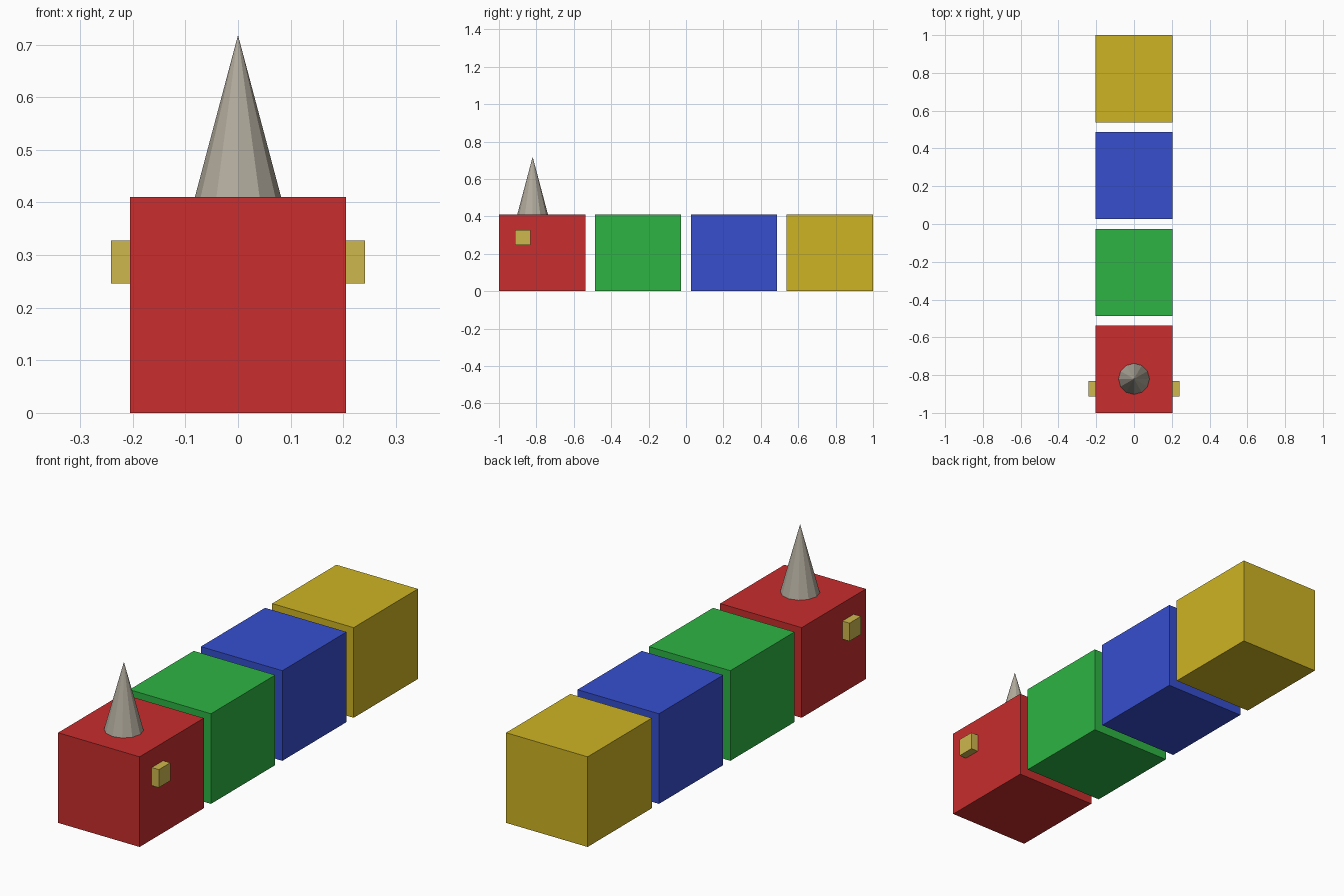
import bpy
import bmesh
from mathutils import Matrix

if "Cube" in bpy.data.objects:
    bpy.data.objects.remove(bpy.data.objects["Cube"])


def material(name, rgb):
    """Flat colour from 0-255 sRGB values, stored as linear."""
    lin = [((c / 255 + 0.055) / 1.055) ** 2.4 for c in rgb]
    mat = bpy.data.materials.new(name)
    mat.diffuse_color = (*lin, 1)
    mat.use_nodes = True
    mat.node_tree.nodes["Principled BSDF"].inputs["Base Color"].default_value = mat.diffuse_color
    return mat


RED = material("red", (200, 45, 46))
GREEN = material("green", (46, 180, 68))
BLUE = material("blue", (54, 78, 206))
YELLOW = material("yellow", (206, 180, 35))
GOLD = material("pale_gold", (206, 183, 78))
STONE = material("warm_grey", (178, 171, 157))


def finish(name, bm, mat):
    mesh = bpy.data.meshes.new(name)
    bm.to_mesh(mesh)
    bm.free()
    mesh.materials.append(mat)
    obj = bpy.data.objects.new(name, mesh)
    bpy.context.collection.objects.link(obj)
    return obj


def box(name, centre, size, mat):
    bm = bmesh.new()
    bmesh.ops.create_cube(bm, size=1, matrix=Matrix.LocRotScale(centre, None, size))
    return finish(name, bm, mat)


WIDTH, LENGTH, PITCH = 0.41, 0.4615, 0.5128

# Row of four body blocks, front to back
blocks = (("head_block", RED), ("front_body_block", GREEN),
          ("rear_body_block", BLUE), ("tail_block", YELLOW))
for i, (name, mat) in enumerate(blocks):
    box(name, ((0, (i - 1.5) * PITCH, WIDTH / 2)), (WIDTH, LENGTH, WIDTH), mat)

# Side knobs on the head block
for side, label in ((-1, "left"), (1, "right")):
    box(label + "_knob", (side * 0.2205, -0.872, 0.287), (0.041, 0.082, 0.082), GOLD)

# Twelve-sided spike on top of the head block
bm = bmesh.new()
bmesh.ops.create_cone(bm, cap_ends=True, segments=12, radius1=0.082, radius2=0,
                      depth=0.308, matrix=Matrix.Translation((0, -0.82, 0.41 + 0.154)))
bmesh.ops.remove_doubles(bm, verts=bm.verts, dist=1e-5)
finish("spike", bm, STONE)
